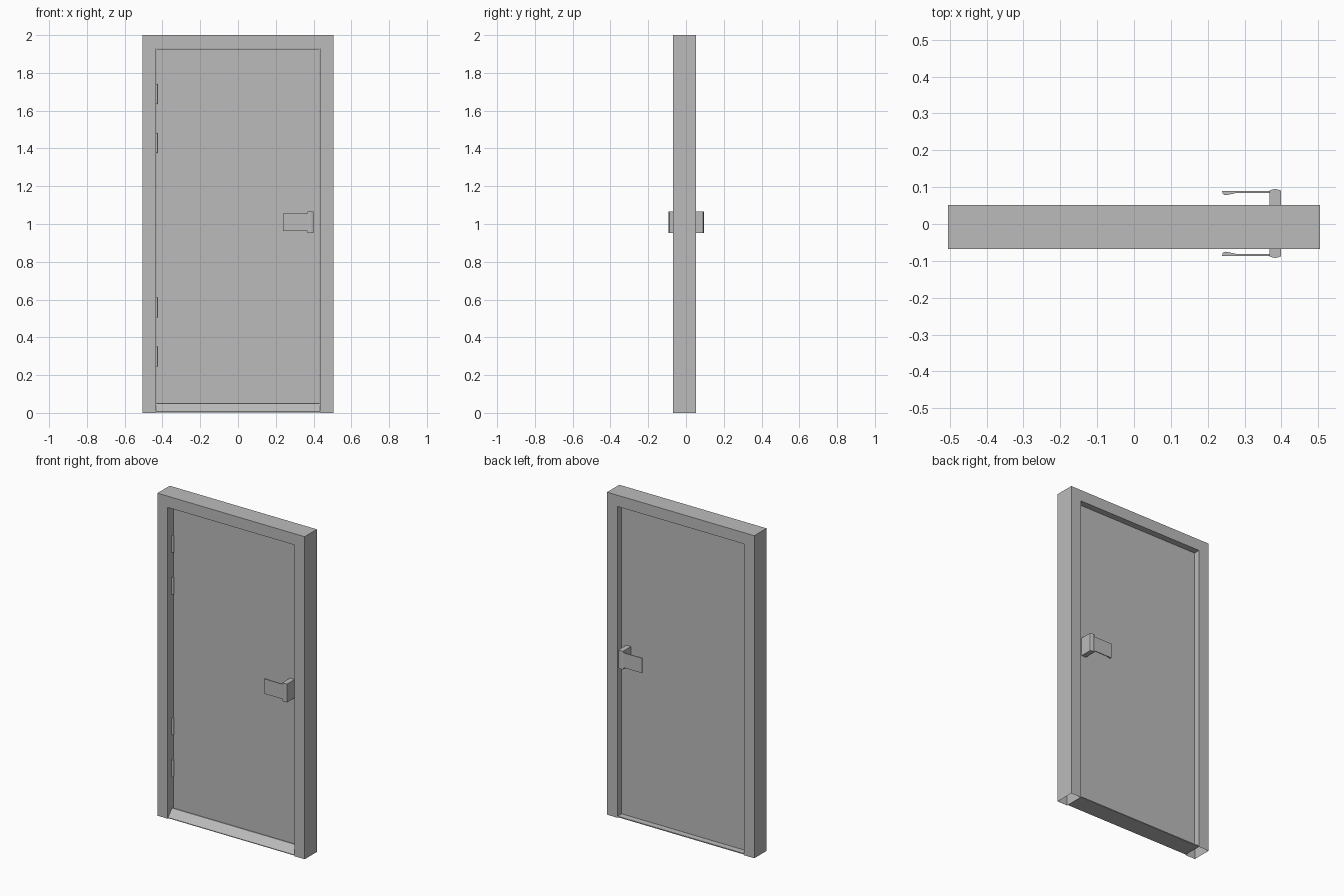
import bpy, bmesh, math

if "Cube" in bpy.data.objects:
    bpy.data.objects.remove(bpy.data.objects["Cube"])

grey = bpy.data.materials.new("plain grey")
grey.diffuse_color = (0.5, 0.5, 0.5, 1)
grey.use_nodes = True
grey.node_tree.nodes["Principled BSDF"].inputs["Base Color"].default_value = grey.diffuse_color


def finish(name, bm):
    bmesh.ops.recalc_face_normals(bm, faces=bm.faces)
    mesh = bpy.data.meshes.new(name)
    bm.to_mesh(mesh)
    bm.free()
    mesh.materials.append(grey)
    obj = bpy.data.objects.new(name, mesh)
    bpy.context.collection.objects.link(obj)
    return obj


def prism(name, points, place, depth, open_bottom=False):
    """Extrude a 2D outline; place maps (a, b) to 3D, depth is the sweep vector."""
    bm = bmesh.new()
    face = bm.faces.new([bm.verts.new(place(a, b)) for a, b in points])
    new = bmesh.ops.extrude_face_region(bm, geom=[face])["geom"]
    bmesh.ops.translate(bm, vec=depth, verts=[v for v in new if isinstance(v, bmesh.types.BMVert)])
    if open_bottom:
        low = [f for f in bm.faces if all(v.co.z < 0.001 for v in f.verts)]
        bmesh.ops.delete(bm, geom=low, context='FACES')
    return finish(name, bm)


FRONT, BACK = -0.068, 0.052
DOOR_FRONT, DOOR_BACK = -0.015, 0.016
HALF, OPEN, HEAD = 0.505, 0.435, 1.93

# Surrounding frame: one hollow-footed arch
prism("door_frame",
      [(-HALF, 0), (-HALF, 2), (HALF, 2), (HALF, 0),
       (OPEN, 0), (OPEN, HEAD), (-OPEN, HEAD), (-OPEN, 0)],
      lambda x, z: (x, FRONT, z), (0, BACK - FRONT, 0), open_bottom=True)

# Door leaf with a narrow gap all round
prism("door_leaf",
      [(-0.432, 0.012), (0.432, 0.012), (0.432, 1.927), (-0.432, 1.927)],
      lambda x, z: (x, DOOR_FRONT, z), (0, DOOR_BACK - DOOR_FRONT, 0))

# Threshold: thin plate with a sloping ramp at the front
prism("threshold",
      [(-0.066, 0.003), (-0.066, 0.007), (-0.026, 0.05), (-0.021, 0.05),
       (-0.021, 0.009), (0.05, 0.009), (0.05, 0.003)],
      lambda y, z: (-0.434, y, z), (0.868, 0, 0))

# Lever handles on both faces, mirrored about the leaf
MID = 0.0015
for side, label in ((-1, "front"), (1, "back")):
    def place_at(z0):
        return lambda x, d: (x, MID + side * d, z0)
    prism(label + "_handle_post",
          [(0.367, 0.012), (0.367, 0.089), (0.375, 0.092), (0.383, 0.0935),
           (0.391, 0.092), (0.399, 0.089), (0.399, 0.012)],
          place_at(0.952), (0, 0, 0.114))
    prism(label + "_handle_lever",
          [(0.372, 0.088), (0.239, 0.088), (0.241, 0.080), (0.247, 0.0765),
           (0.256, 0.078), (0.277, 0.0825), (0.372, 0.0825)],
          place_at(0.963), (0, 0, 0.092))

# Four hinge knuckles at the left edge
for i, z in enumerate((0.298, 0.558, 1.428, 1.688)):
    bm = bmesh.new()
    bmesh.ops.create_cone(bm, cap_ends=True, segments=12, radius1=0.008,
                          radius2=0.008, depth=0.105)
    bmesh.ops.translate(bm, vec=(-0.433, DOOR_FRONT - 0.006, z), verts=bm.verts)
    hinge = finish("hinge_%d" % (i + 1), bm)
    bpy.ops.object.select_all(action='DESELECT')
    hinge.select_set(True)
    bpy.context.view_layer.objects.active = hinge
    bpy.ops.object.shade_smooth_by_angle(angle=math.radians(40))
